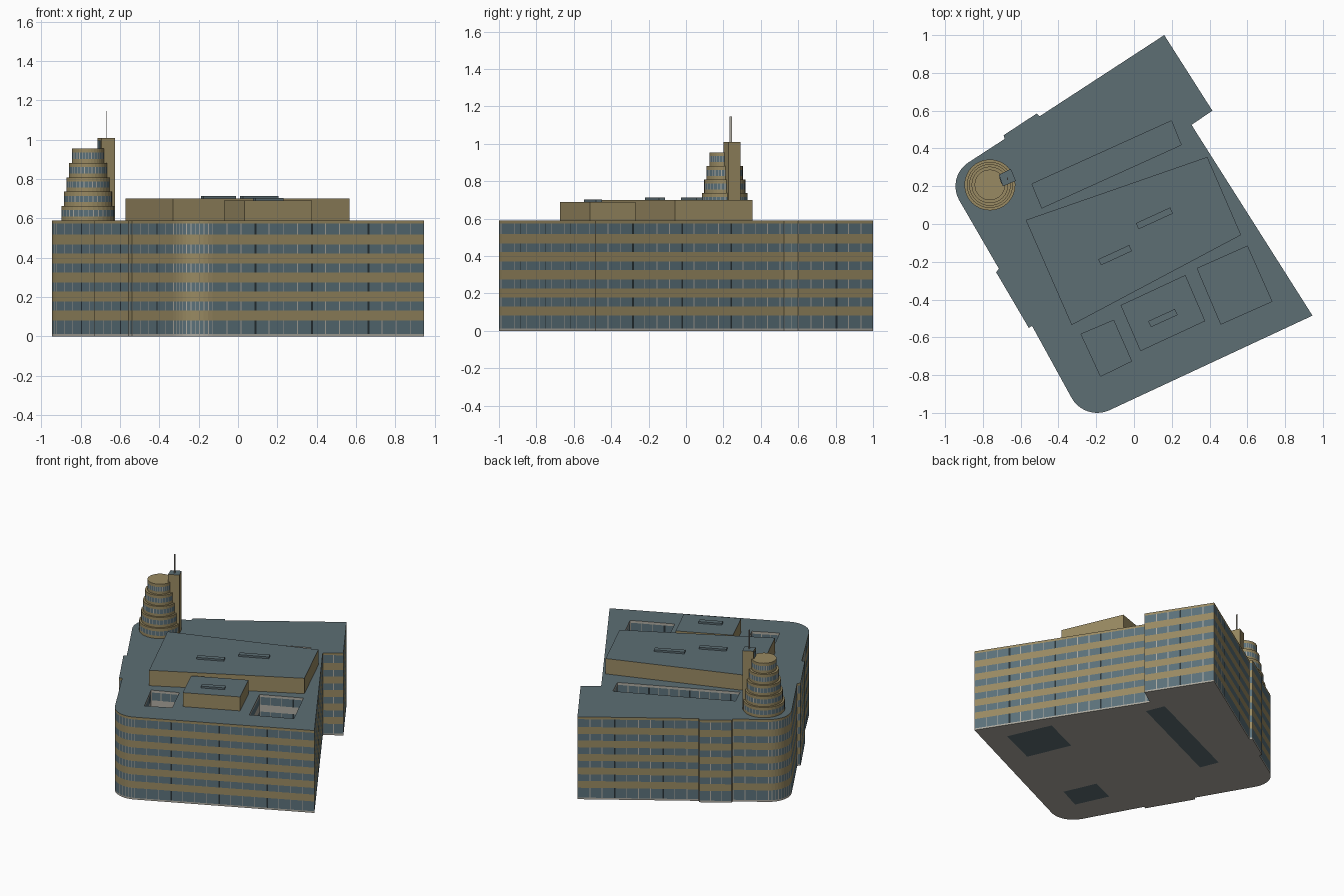
import bpy, bmesh, math
from mathutils import Vector
from mathutils.geometry import tessellate_polygon

cube = bpy.data.objects.get("Cube")
if cube:
    bpy.data.objects.remove(cube, do_unlink=True)

# Materials
PALETTE = {
    "tan_stone": (0.318, 0.253, 0.122),
    "blue_glass": (0.105, 0.165, 0.195),
    "slate_roof": (0.109, 0.156, 0.175),
    "pale_grey": (0.42, 0.40, 0.35),
    "dark_slot": (0.02, 0.03, 0.035),
}
MATS = []
for label, rgb in PALETTE.items():
    m = bpy.data.materials.new(label)
    m.use_nodes = True
    m.diffuse_color = (*rgb, 1)
    m.node_tree.nodes["Principled BSDF"].inputs["Base Color"].default_value = (*rgb, 1)
    MATS.append(m)
TAN, GLASS, ROOF, PALE, DARK = range(5)


def finish(name, bm):
    bmesh.ops.remove_doubles(bm, verts=bm.verts, dist=1e-5)
    mesh = bpy.data.meshes.new(name)
    bm.to_mesh(mesh)
    bm.free()
    for m in MATS:
        mesh.materials.append(m)
    ob = bpy.data.objects.new(name, mesh)
    bpy.context.collection.objects.link(ob)
    return ob


def quad(bm, a, b, z0, z1, mat):
    f = bm.faces.new([bm.verts.new((p.x, p.y, z))
                      for p, z in ((a, z0), (b, z0), (b, z1), (a, z1))])
    f.material_index = mat


def arc(cx, cy, r, start, end, steps):
    angles = [math.radians(start + (end - start) * i / steps) for i in range(steps + 1)]
    return [(cx + r * math.cos(a), cy + r * math.sin(a)) for a in angles]


def facade(name, pts, rows, bay, bar, slot_every=0):
    """Banded wall around a loop; window rows are split by bars and dark slots."""
    bm = bmesh.new()
    loop = [Vector(p) for p in pts]
    for a, b in zip(loop, loop[1:] + loop[:1]):
        length = (b - a).length
        n = max(1, round(length / bay))
        for z0, z1, mat in rows:
            if mat != GLASS:
                quad(bm, a, b, z0, z1, mat)
                continue
            for i in range(n):
                slot = slot_every and i % slot_every == slot_every - 1
                p, q = a.lerp(b, i / n), a.lerp(b, (i + 1) / n)
                width = bar * 2.2 if slot else bar
                m = p.lerp(q, min(0.45, width / (length / n)))
                quad(bm, p, m, z0, z1, DARK if slot else PALE)
                quad(bm, m, q, z0, z1, GLASS)
    return finish(name, bm)


def slab(name, loops, z, mat, up=True):
    """Flat sheet with holes: first loop is the border."""
    bm = bmesh.new()
    rings = [[Vector((x, y, z)) for x, y in loop] for loop in loops]
    verts = [bm.verts.new(v) for ring in rings for v in ring]
    for tri in tessellate_polygon(rings):
        f = bm.faces.new([verts[i] for i in tri])
        f.material_index = mat
        f.normal_update()
        if (f.normal.z > 0) != up:
            f.normal_flip()
    return finish(name, bm)


def block(name, pts, z0, z1, side, top):
    bm = bmesh.new()
    loop = [Vector(p) for p in pts]
    for a, b in zip(loop, loop[1:] + loop[:1]):
        quad(bm, a, b, z0, z1, side)
    for z, mat, order in ((z1, top, loop), (z0, side, loop[::-1])):
        f = bm.faces.new([bm.verts.new((p.x, p.y, z)) for p in order])
        f.material_index = mat
    return finish(name, bm)


# Footprint, counter-clockwise, with two rounded corners
outline = (arc(-0.195, -0.845, 0.155, 210, 294.6, 10)
           + [(0.945, -0.485), (0.32, 0.50), (0.305, 0.525), (0.415, 0.60), (0.16, 1.0),
              (-0.50, 0.57), (-0.515, 0.585), (-0.69, 0.47), (-0.685, 0.45)]
           + arc(-0.795, 0.2, 0.15, 123.6, 210, 10)
           + [(-0.715, -0.237), (-0.73, -0.255), (-0.557, -0.55), (-0.54, -0.539)])
courts = {
    "front_left_court": [(0.335, -0.235), (0.46, -0.53), (0.73, -0.41), (0.60, -0.117)],
    "front_right_court": [(-0.28, -0.583), (-0.177, -0.806), (-0.013, -0.726), (-0.108, -0.51)],
    "back_court": [(-0.54, 0.212), (-0.488, 0.085), (0.25, 0.419), (0.198, 0.546)],
}

# Main block walls: six window rows between stone bands
ROOF_Z, STOREY, HALF_BAND = 0.59, 0.0966, 0.0245


def storey_rows(band):
    rows = [(0, 0.012, PALE)]
    low = 0.012
    for i in range(1, 6):
        mid = 0.01 + i * STOREY
        rows += [(low, mid - HALF_BAND, GLASS), (mid - HALF_BAND, mid + HALF_BAND, band)]
        low = mid + HALF_BAND
    return rows + [(low, ROOF_Z - 0.017, GLASS), (ROOF_Z - 0.017, ROOF_Z, band)]


facade("main_walls", outline, storey_rows(TAN), 0.08, 0.005, 4)
slab("main_roof", [outline, *courts.values()], ROOF_Z, ROOF)
slab("underside", [outline, *courts.values()], 0, PALE, up=False)
for name, pts in courts.items():
    facade(name + "_walls", pts[::-1], storey_rows(PALE), 0.07, 0.005, 4)
    slab(name + "_floor", [pts], 0.0, ROOF)

# Roof houses and skylights
block("large_roof_house", [(-0.573, 0.021), (-0.33, -0.535), (0.567, -0.058), (0.388, 0.355)],
      ROOF_Z, 0.70, TAN, ROOF)
block("small_roof_house", [(-0.071, -0.43), (0.034, -0.673), (0.377, -0.514), (0.272, -0.27)],
      ROOF_Z, 0.69, TAN, ROOF)
for name, (cx, cy), size, z in (("back_skylight", (0.108, 0.03), 0.20, 0.70),
                                ("middle_skylight", (-0.1, -0.165), 0.18, 0.70),
                                ("front_skylight", (0.153, -0.498), 0.155, 0.69)):
    along = Vector((math.cos(math.radians(24.6)), math.sin(math.radians(24.6)))) * size / 2
    across = Vector((-along.y, along.x)).normalized() * 0.0175
    c = Vector((cx, cy))
    block(name, [c - along - across, c + along - across, c + along + across, c - along + across],
          z, z + 0.013, ROOF, ROOF)

# Stepped round tower
TIER = 0.073
for i, radius in enumerate((0.135, 0.122, 0.110, 0.097, 0.081)):
    z = ROOF_Z + i * TIER
    ring = arc(-0.763, 0.207, radius, 0, 360, 32)[:-1]
    facade(f"tower_tier_{i + 1}", ring,
           [(z, z + 0.02, TAN), (z + 0.02, z + 0.052, GLASS), (z + 0.052, z + TIER, TAN)],
           0.1, 0.004)
    slab(f"tower_ledge_{i + 1}", [ring], z + TIER, TAN)

# Stair shaft with a glazed strip, and its mast
shaft = [(-0.715, 0.26), (-0.694, 0.20), (-0.625, 0.228), (-0.652, 0.292)]
block("stair_shaft", shaft, ROOF_Z, 1.01, TAN, ROOF)
a, b = Vector(shaft[0]), Vector(shaft[1])
out = Vector((b.y - a.y, a.x - b.x)).normalized() * 0.003
p, q = a.lerp(b, 0.2), a.lerp(b, 0.8)
block("shaft_window", [p + out, q + out, q, p], 0.62, 0.995, GLASS, GLASS)
block("mast", [(-0.672, 0.233), (-0.668, 0.233), (-0.668, 0.245), (-0.672, 0.245)],
      1.01, 1.145, PALE, PALE)
